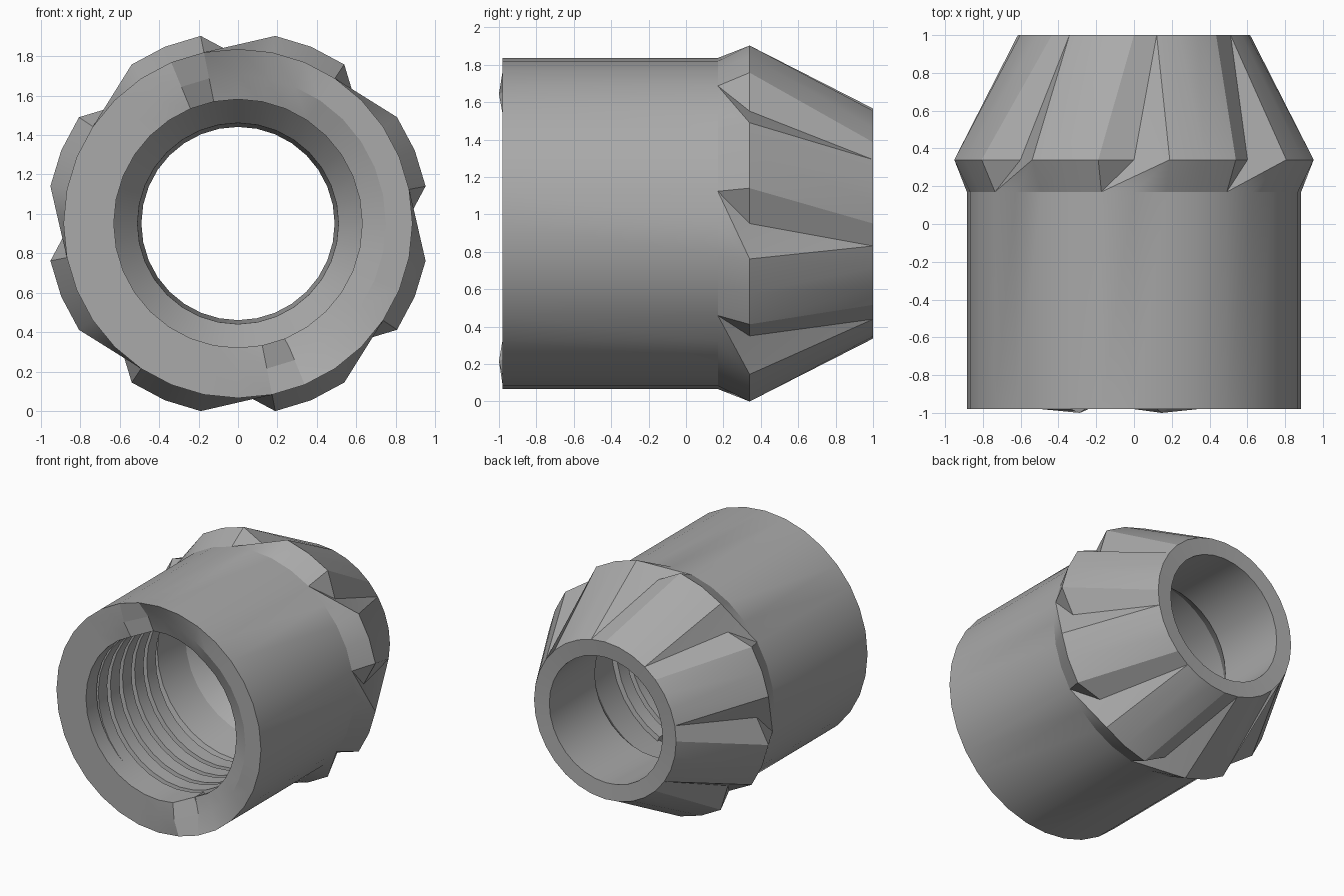
import bpy, bmesh, math

N = 32             # columns around the axis
CENTRE = 0.951     # height of the axis

cube = bpy.data.objects.get("Cube")
if cube:
    bpy.data.objects.remove(cube, do_unlink=True)

steel = bpy.data.materials.new("grey_steel")
steel.use_nodes = True
grey = (0.4, 0.4, 0.4, 1)
steel.diffuse_color = grey
steel.node_tree.nodes["Principled BSDF"].inputs["Base Color"].default_value = grey


def place(bm, r, y, k):
    """Vertex at radius r, depth y, column k (clockwise from the top)."""
    a = math.pi / 2 - 2 * math.pi * k / N
    return bm.verts.new((r * math.cos(a), y, CENTRE + r * math.sin(a)))


def ring(bm, r, y):
    return [place(bm, r, y, k) for k in range(N)]


def bridge(bm, a, b):
    for k in range(N):
        n = (k + 1) % N
        bm.faces.new((a[k], a[n], b[n], b[k]))


def finish(bm, name):
    bmesh.ops.recalc_face_normals(bm, faces=bm.faces)
    mesh = bpy.data.meshes.new(name)
    bm.to_mesh(mesh)
    bm.free()
    obj = bpy.data.objects.new(name, mesh)
    bpy.context.collection.objects.link(obj)
    mesh.materials.append(steel)
    bpy.ops.object.select_all(action='DESELECT')
    obj.select_set(True)
    bpy.context.view_layer.objects.active = obj
    bpy.ops.object.shade_smooth_by_angle(angle=math.radians(20))
    return obj


# Sleeve: outer wall, fluted cone and stepped bore in one shell
bm = bmesh.new()
front = ring(bm, 0.885, -0.98)
neck = ring(bm, 0.885, 0.17)
bridge(bm, front, neck)

# Widest ring, where every fourth column is a flute floor
shoulder = [place(bm, 0.85 if k % 4 == 0 else 0.97, 0.34, k) for k in range(N)]
end = ring(bm, 0.615, 1.0)

for s in range(0, N, 4):
    a, b, c = ([r[(s + i) % N] for i in range(-1, 5)]
               for r in (neck, shoulder, end))
    # a[0] is the edge of the previous rib, a[1] the flute floor
    for face in (
        # flare into the ribs and the pointed flute run-out
        (a[0], b[0], b[1]), (a[0], b[1], b[2]), (a[0], b[2], a[1]),
        (a[1], b[2], a[2]), (a[2], b[2], b[3], a[3]), (a[3], b[3], b[4], a[4]),
        # steep flute wall, shallow flute wall, rib top
        (b[0], b[1], c[2], c[1]), (b[1], b[2], c[2]),
        (b[2], b[3], c[3], c[2]), (b[3], b[4], c[4], c[3]), (b[4], c[5], c[4]),
    ):
        bm.faces.new(face)

# Front lip: half the rim is bevelled, with a notch at each end of the bevel
lip, edge = [], []
for k in range(N):
    j = (k + 1) % N
    ramp = max(0, 1 - min(j, 15 - j) / 4) if j < 16 else 0
    bump = 0.02 if j in (16, 31) else 0
    lip.append(place(bm, 0.75, -0.98 + 0.08 * ramp - bump, k))
    edge.append(place(bm, 0.63, -0.98 + (0.06 + 0.05 * ramp if j < 16 else 0), k))
bridge(bm, front, lip)
bridge(bm, lip, edge)

# Bore, from the lip through the thread relief to the narrow end
previous = edge
for y, r in ((-0.85, 0.63), (-0.83, 0.72), (-0.06, 0.72), (-0.04, 0.67),
             (0.25, 0.63), (0.40, 0.51), (0.99, 0.49)):
    current = ring(bm, r, y)
    bridge(bm, previous, current)
    previous = current
bridge(bm, previous, end)
finish(bm, "fluted_sleeve")

# Internal thread: one helical ridge lining the bore
bm = bmesh.new()
PITCH, TURNS = 0.15, 5
section = ((0.73, -0.07), (0.63, -0.055), (0.63, 0.055), (0.73, 0.07))
rows = []
for i in range(N * TURNS + 1):
    y = -0.82 + PITCH * i / N
    rows.append([place(bm, r, y + dy, i + 14) for r, dy in section])
for a, b in zip(rows, rows[1:]):
    for i in range(4):
        n = (i + 1) % 4
        bm.faces.new((a[i], a[n], b[n], b[i]))
bm.faces.new(rows[0])
bm.faces.new(rows[-1])
finish(bm, "internal_thread")
